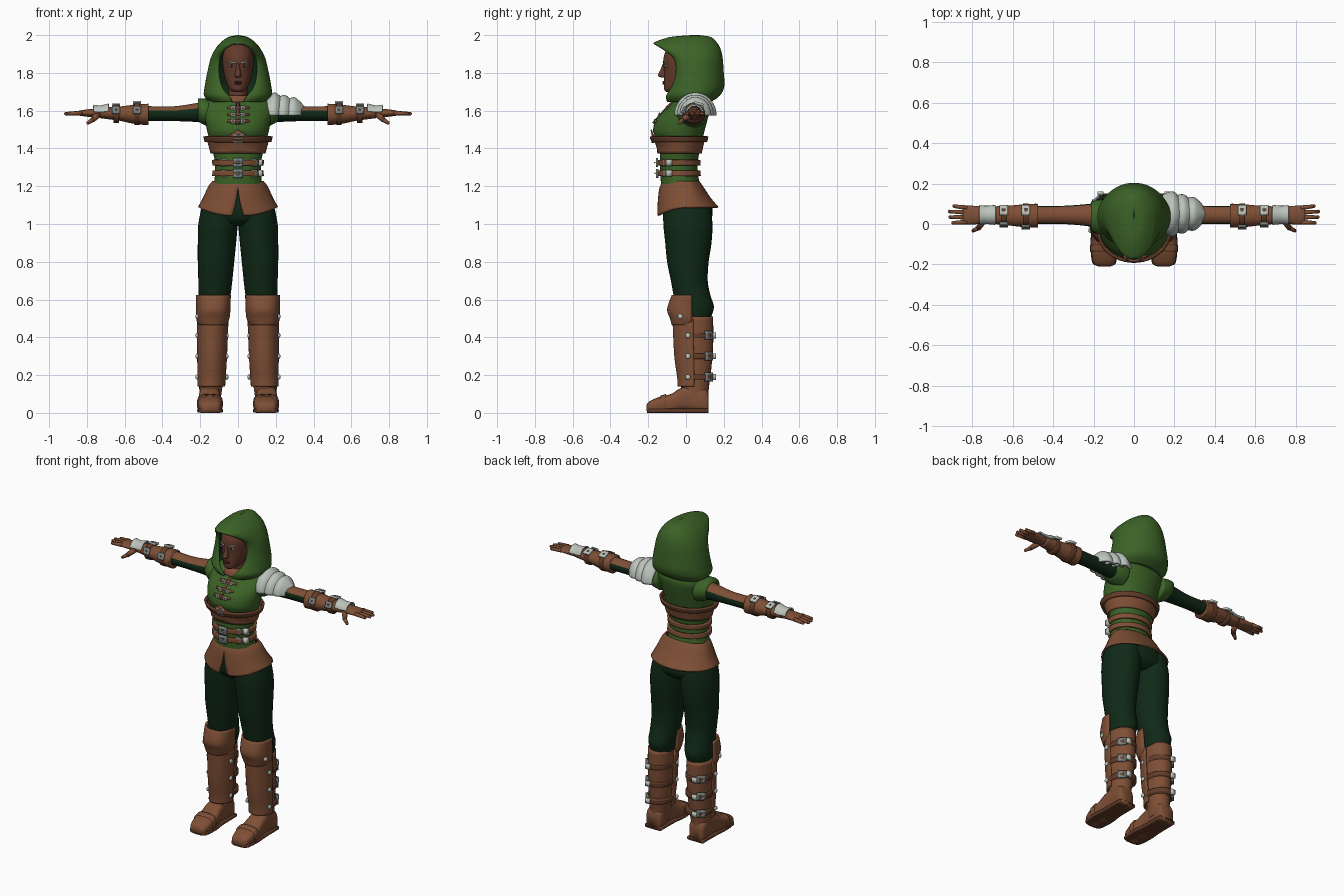
import bpy, bmesh
from math import sin, cos, pi, copysign, radians
from mathutils import Vector, Matrix

if "Cube" in bpy.data.objects:
    bpy.data.objects.remove(bpy.data.objects["Cube"])


def material(name, r, g, b):
    m = bpy.data.materials.new(name)
    m.use_nodes = True
    m.diffuse_color = (r, g, b, 1)
    node = next(n for n in m.node_tree.nodes if n.type == 'BSDF_PRINCIPLED')
    node.inputs["Base Color"].default_value = (r, g, b, 1)
    node.inputs["Roughness"].default_value = 0.8
    return m


GREEN = material("tunic green", .045, .125, .02)
DARK = material("dark green cloth", .005, .022, .008)
LEATHER = material("brown leather", .21, .078, .036)
STRAP = material("dark leather", .12, .045, .022)
SKIN = material("skin", .13, .044, .024)
LIPS = material("lips", .09, .025, .016)
SILVER = material("pale metal", .5, .55, .5)
STEEL = material("steel", .2, .23, .23)
WHITE = material("eye white", .6, .6, .58)
BLACK = material("pupil", .01, .01, .01)
made = []


def finish(name, bm, mats, rule=None, mirror=False, thick=0, inner=0):
    """Turn a bmesh into a named object with its colours and modifiers."""
    bmesh.ops.remove_doubles(bm, verts=bm.verts, dist=.0001)
    bmesh.ops.recalc_face_normals(bm, faces=bm.faces)
    for f in bm.faces:
        f.smooth = True
        f.material_index = rule(f) if rule else 0
    me = bpy.data.meshes.new(name)
    bm.to_mesh(me)
    bm.free()
    for m in mats if isinstance(mats, list) else [mats]:
        me.materials.append(m)
    ob = bpy.data.objects.new(name, me)
    bpy.context.collection.objects.link(ob)
    if thick:
        mod = ob.modifiers.new("thickness", 'SOLIDIFY')
        mod.thickness, mod.offset, mod.material_offset = thick, -1, inner
    if mirror:
        ob.modifiers.new("mirror", 'MIRROR')
    made.append(ob)
    return ob


def smooth_rows(rows, steps=4):
    """Catmull-Rom interpolation between cross-section rows."""
    out = []
    for i in range(len(rows) - 1):
        quad = [rows[max(0, i - 1)], rows[i], rows[i + 1], rows[min(len(rows) - 1, i + 2)]]
        for k in range(steps):
            t = k / steps
            out.append([b + .5 * t * (c - a + t * (2*a - 5*b + 4*c - d + t * (3*(b - c) + d - a)))
                        for a, b, c, d in zip(*quad)])
    return out + [list(rows[-1])]


def skin_rings(bm, rings, closed):
    vs = [[bm.verts.new(p) for p in r] for r in rings]
    n = len(vs[0])
    for lo, hi in zip(vs, vs[1:]):
        for j in range(n if closed else n - 1):
            k = (j + 1) % n
            bm.faces.new((lo[j], lo[k], hi[k], hi[j]))
    return vs


def loft(name, rows, mats, axis='z', n=28, arc=None, power=1, **kw):
    """Rows are (position, a min, a max, b min, b max) along an axis."""
    bm, rings = bmesh.new(), []
    lo, hi = arc or (0, 2 * pi)
    angles = [lo + (hi - lo) * j / n for j in range(n + 1 if arc else n)]
    curve = lambda v: copysign(abs(v) ** power, v)
    for t, a0, a1, b0, b1 in smooth_rows(rows):
        ring = []
        for g in angles:
            a = (a0 + a1) / 2 + (a1 - a0) / 2 * curve(cos(g))
            b = (b0 + b1) / 2 + (b1 - b0) / 2 * curve(sin(g))
            ring.append({'z': (a, b, t), 'x': (t, a, b), 'y': (a, t, b)}[axis])
        rings.append(ring)
    vs = skin_rings(bm, rings, not arc)
    if not arc:
        bm.faces.new(vs[0])
        bm.faces.new(vs[-1])
    return finish(name, bm, mats, **kw)


def centred(rows):
    return [(z, -w, w, f, b) for z, w, f, b in rows]


def shell(name, rows, mats, mid, drop=0, m=12, **kw):
    """Open-fronted cloth: rows are (z, half width, front, back, half opening)."""
    bm, rings = bmesh.new(), []
    fine = smooth_rows(rows)
    for i, (z, w, f, b, o) in enumerate(fine):
        o = max(0, o)
        q = [pi / 2 * k / m for k in range(m + 1)]
        half = [(o + (w - o) * sin(t), mid + (f - mid) * cos(t), cos(t)) for t in q]
        half += [(w * cos(t), mid + (b - mid) * sin(t), 0) for t in q[1:]]
        pts = half + [(-x, y, c) for x, y, c in reversed(half[:-1])]
        rings.append([(x, y, z - drop * c * c * i / len(fine)) for x, y, c in pts])
    skin_rings(bm, rings, False)
    return finish(name, bm, mats, **kw)


def block(name, loc, size, mats, **kw):
    bm = bmesh.new()
    bmesh.ops.create_cube(bm, size=1, matrix=Matrix.Translation(loc) @ Matrix.Diagonal((*size, 1)))
    return finish(name, bm, mats, **kw)


def ball(name, loc, size, mats, **kw):
    bm = bmesh.new()
    bmesh.ops.create_uvsphere(bm, u_segments=14, v_segments=8, radius=1,
                              matrix=Matrix.Translation(loc) @ Matrix.Diagonal((*size, 1)))
    return finish(name, bm, mats, **kw)


def rod(name, p, q, r1, r2, mats, **kw):
    p, q = Vector(p), Vector(q)
    bm = bmesh.new()
    turn = (q - p).to_track_quat('Z', 'Y').to_matrix().to_4x4()
    bmesh.ops.create_cone(bm, cap_ends=True, segments=10, radius1=r1, radius2=r2,
                          depth=(q - p).length, matrix=Matrix.Translation((p + q) / 2) @ turn)
    bmesh.ops.create_uvsphere(bm, u_segments=10, v_segments=6, radius=r2, matrix=Matrix.Translation(q))
    return finish(name, bm, mats, **kw)


def buckle(name, loc, facing, w, h, mats=STEEL, **kw):
    """Square ring with an open middle."""
    bm = bmesh.new()
    turn = Vector(facing).to_track_quat('Z', 'Y').to_matrix().to_4x4()
    bmesh.ops.create_grid(bm, x_segments=3, y_segments=3, size=.5,
                          matrix=Matrix.Translation(loc) @ turn @ Matrix.Diagonal((w, h, 1, 1)))
    middle = min(bm.faces, key=lambda f: (f.calc_center_median() - Vector(loc)).length)
    bmesh.ops.delete(bm, geom=[middle], context='FACES')
    return finish(name, bm, mats, thick=.012, **kw)


# Tunic body, with bands that follow its surface
BODY = [(1.18, .135, -.13, .085), (1.25, .123, -.135, .065), (1.33, .123, -.138, .063),
        (1.4, .138, -.14, .075), (1.46, .155, -.163, .09), (1.5, .165, -.174, .1),
        (1.56, .175, -.155, .115), (1.62, .185, -.095, .125), (1.655, .165, -.06, .11),
        (1.68, .08, -.04, .07)]
BODY_FINE = smooth_rows(BODY)
loft("tunic", centred(BODY), GREEN, n=40)


def body_at(z):
    for lo, hi in zip(BODY_FINE, BODY_FINE[1:]):
        if lo[0] <= z <= hi[0]:
            t = (z - lo[0]) / (hi[0] - lo[0])
            return [a + (b - a) * t for a, b in zip(lo, hi)]
    return BODY_FINE[-1]


def band(name, z0, z1, off, mats, peak=0, n=48):
    bm, rings = bmesh.new(), []
    for j in range(6):
        ring = []
        for k in range(n):
            g = 2 * pi * k / n
            lift = peak * max(0, 1 - abs(cos(g)) * 2) if sin(g) < 0 else 0
            z, w, f, b = body_at(z0 + (z1 + lift - z0) * j / 5)
            ring.append(((w + off) * cos(g), (f + b) / 2 + ((b - f) / 2 + off) * sin(g), z))
        rings.append(ring)
    skin_rings(bm, rings, True)
    return finish(name, bm, mats, thick=off)


band("corset_band", 1.375, 1.445, .007, LEATHER, peak=.055)
for label, z in (("chest", 1.452), ("upper_waist", 1.325), ("lower_waist", 1.268)):
    band(label + "_belt", z - .014, z + .014, .014, LEATHER if label != "chest" else STRAP)
    y = body_at(z)[2] - .022
    buckle(label + "_buckle", (0, y, z), (0, -1, 0), .055, .048)
    rod(label + "_pin", (-.02, y - .006, z), (.022, y - .006, z), .004, .004, SILVER)
    if label != "chest":
        for x in (-.075, .085):
            y = body_at(z)[2] * .8 - .012
            buckle(label + "_side_buckle", (x, y, z), (x * 3, -1, 0), .03, .04)
        block(label + "_belt_tip", (.118, -.09, z), (.025, .03, .034), SILVER)

# Chest lacing and collar
for z in (1.545, 1.58, 1.615):
    y = body_at(z)[2] - .006
    rod("lace_bar", (-.055, y + .008, z), (.055, y + .008, z), .008, .008, LEATHER)
    buckle("lace_ring", (.025, y - .003, z), (0, -1, .4), .022, .024, mirror=True)
rod("lace_strip", (0, -.172, 1.53), (0, -.06, 1.655), .01, .01, STRAP)
loft("collar", centred([(1.645, .085, -.085, .08), (1.665, .075, -.08, .075), (1.68, .06, -.07, .07)]), LEATHER)
loft("sleeve_caps", [(.13, -.05, .12, 1.51, 1.655), (.18, -.05, .12, 1.525, 1.665),
                     (.212, -.035, .11, 1.545, 1.665)], GREEN, 'x', mirror=True)

# Split skirt
shell("skirt", [(1.228, .135, -.125, .07, 0), (1.2, .157, -.142, .09, .001),
                (1.14, .185, -.15, .13, .012), (1.09, .212, -.152, .172, .03)],
      LEATHER, mid=.01, drop=.05, thick=.01)

# Hips and trousers
loft("hips", centred([(1.2, .135, -.11, .08), (1.1, .185, -.122, .135), (1.03, .195, -.115, .135),
                      (.99, .12, -.07, .09)]), DARK)
loft("trouser_legs", [(1.1, .005, .19, -.12, .13), (1, .002, .21, -.12, .14), (.9, .01, .213, -.11, .135),
                      (.8, .02, .213, -.1, .12), (.7, .03, .21, -.08, .115), (.62, .04, .208, -.065, .13),
                      (.56, .05, .207, -.05, .148), (.5, .06, .2, -.03, .13)], DARK, mirror=True)

# Boots: shaft, shin plate, knee guard, foot
SHAFT = [(.51, .06, .212, -.05, .143), (.4, .062, .212, -.05, .145), (.3, .068, .21, -.045, .14),
         (.2, .075, .207, -.03, .13), (.12, .085, .205, -.025, .12), (.05, .095, .203, -.03, .118)]
loft("boot_shafts", SHAFT, LEATHER, mirror=True)
loft("shin_plates", [(.5, .05, .217, -.072, .15), (.3, .058, .216, -.062, .145), (.19, .065, .215, -.047, .135),
                     (.14, .068, .215, -.045, .13)], LEATHER, arc=(pi, 2 * pi), thick=.01, mirror=True)
loft("knee_guards", [(.625, .038, .222, -.075, .14), (.55, .04, .222, -.1, .165), (.5, .045, .222, -.085, .15),
                     (.465, .06, .21, -.075, .13)], LEATHER, arc=(pi, 2 * pi), power=.8, thick=.012, mirror=True)
loft("feet", [(-.21, .115, .175, .012, .04), (-.195, .095, .2, 0, .06), (-.14, .084, .212, 0, .085),
              (-.08, .086, .212, 0, .1), (-.03, .094, .208, .01, .13), (.03, .096, .205, .008, .145),
              (.1, .097, .205, 0, .13), (.12, .11, .195, 0, .1)], LEATHER, 'y', power=.65, mirror=True)
loft("soles", [(-.206, .11, .18, 0, .022), (-.19, .088, .207, 0, .024), (-.1, .08, .216, 0, .024),
               (-.02, .09, .21, 0, .024), (.12, .092, .208, 0, .024)], STRAP, 'y', power=.4, mirror=True)
loft("toe_straps", [(-.135, .08, .217, 0, .092), (-.105, .08, .217, 0, .1)], LEATHER, 'y', power=.65, mirror=True)
for z in (.41, .3, .19):
    loft("boot_strap", [(z - .014, .062, .218, -.03, .152), (z + .014, .062, .218, -.03, .152)],
         STRAP, mirror=True)
    buckle("boot_buckle", (.195, .125, z), (1, 1, 0), .05, .045, mirror=True)
    block("boot_strap_tip", (.165, .152, z), (.03, .016, .03), SILVER, mirror=True)
    ball("boot_stud", (.217, .01, z), (.008, .014, .014), SILVER, mirror=True)
    ball("inner_boot_stud", (.058, .01, z), (.008, .014, .014), SILVER, mirror=True)
ball("knee_stud", (.216, -.03, .51), (.01, .014, .014), SILVER, mirror=True)

# Arms: sleeve with leather top, bracer, straps
loft("sleeves", [(.14, -.03, .115, 1.53, 1.65), (.22, -.012, .1, 1.54, 1.64), (.35, 0, .09, 1.545, 1.622),
                 (.5, 0, .09, 1.545, 1.625)], [DARK, LEATHER], 'x', mirror=True,
     rule=lambda f: int(f.normal.z > .4))
loft("bracers", [(.475, -.018, .1, 1.523, 1.637), (.5, -.018, .1, 1.525, 1.635), (.56, -.014, .096, 1.532, 1.63),
                 (.63, -.006, .09, 1.547, 1.622), (.73, .004, .086, 1.56, 1.617)], LEATHER, 'x', mirror=True)
for x, r in ((.535, .06), (.645, .049)):
    loft("bracer_strap", [(x - .014, .042 - r, .042 + r, 1.583 - r, 1.583 + r),
                          (x + .014, .042 - r, .042 + r, 1.583 - r, 1.583 + r)], STRAP, 'x', mirror=True)
    buckle("bracer_buckle", (x, .07, 1.583 + r), (0, .3, 1), .042, .05, SILVER, mirror=True)
    buckle("bracer_front_buckle", (x, .04 - r, 1.605), (0, -1, .4), .042, .04, mirror=True)
loft("wrist_plates", [(.685, -.006, .096, 1.53, 1.638), (.73, -.002, .092, 1.535, 1.628),
                      (.765, -.004, .095, 1.535, 1.632)], SILVER, 'x', arc=(.25, pi - .25),
     thick=.008, mirror=True)

# Hands
loft("palms", [(.71, .015, .08, 1.562, 1.612), (.77, 0, .088, 1.565, 1.61), (.83, -.002, .092, 1.572, 1.602),
               (.845, .005, .088, 1.576, 1.598)], LEATHER, 'x', mirror=True)
for y, tip, spread in ((.08, .89, .088), (.057, .912, .062), (.034, .91, .034), (.01, .895, .006)):
    rod("finger", (.825, y, 1.588), (tip, spread, 1.584), .0125, .009, LEATHER, mirror=True)
rod("thumb_base", (.74, .025, 1.58), (.768, -.018, 1.553), .018, .014, LEATHER, mirror=True)
rod("thumb_tip", (.768, -.018, 1.553), (.795, -.033, 1.535), .013, .009, LEATHER, mirror=True)

# Layered shoulder guard on the left side only
for i in range(3):
    x, d, top = .14 + .05 * i, .112 - .014 * i, 1.688 - .012 * i
    rows = [(x, d * .85, top - .025), (x + .05, d, top + .008), (x + .085, d * .75, top - .012),
            (x + .115, d * .25, top - .045)]
    loft("shoulder_plate", [(p, .05 - h, .05 + h, 3.15 - z, z) for p, h, z in rows],
         SILVER, 'x', arc=(0, pi), thick=.012)

# Head, neck and face
loft("neck", centred([(1.6, .06, -.05, .08), (1.66, .05, -.045, .07), (1.75, .05, -.045, .07)]), SKIN)
loft("head", centred([(1.7, .022, -.105, -.05), (1.715, .045, -.116, .0), (1.76, .066, -.117, .06),
                      (1.81, .078, -.117, .095), (1.86, .083, -.121, .11), (1.91, .077, -.11, .105),
                      (1.945, .05, -.08, .08), (1.955, .01, -.02, .02)]), SKIN)
loft("nose", centred([(1.775, .01, -.128, -.1), (1.785, .018, -.148, -.1), (1.82, .011, -.134, -.1),
                      (1.85, .009, -.122, -.1)]), SKIN, n=12)
ball("upper_lip", (0, -.117, 1.752), (.024, .008, .005), LIPS)
ball("lower_lip", (0, -.116, 1.743), (.02, .009, .006), LIPS)
ball("eyes", (.034, -.107, 1.838), (.015, .007, .006), WHITE, mirror=True)
ball("pupils", (.034, -.111, 1.838), (.006, .005, .006), BLACK, mirror=True)
rod("eyebrows", (.016, -.119, 1.853), (.056, -.1, 1.859), .005, .003, SILVER, mirror=True)

# Hood with dark lining
shell("hood", [(1.645, .15, -.1, .13, .03), (1.68, .18, -.105, .18, .05), (1.73, .176, -.075, .203, .085),
               (1.8, .163, -.055, .2, .1), (1.87, .147, -.062, .195, .096), (1.915, .127, -.11, .187, .075),
               (1.945, .107, -.157, .175, .035), (1.958, .095, -.172, .165, 0), (1.977, .072, -.13, .15, 0),
               (1.992, .045, -.07, .125, 0), (2, .002, .03, .07, 0)],
      [GREEN, DARK], mid=.04, thick=.012, inner=1)

# Smooth shading with sharp creases
for ob in bpy.context.view_layer.objects:
    ob.select_set(ob in made)
bpy.context.view_layer.objects.active = made[0]
bpy.ops.object.shade_smooth_by_angle(angle=radians(40))
